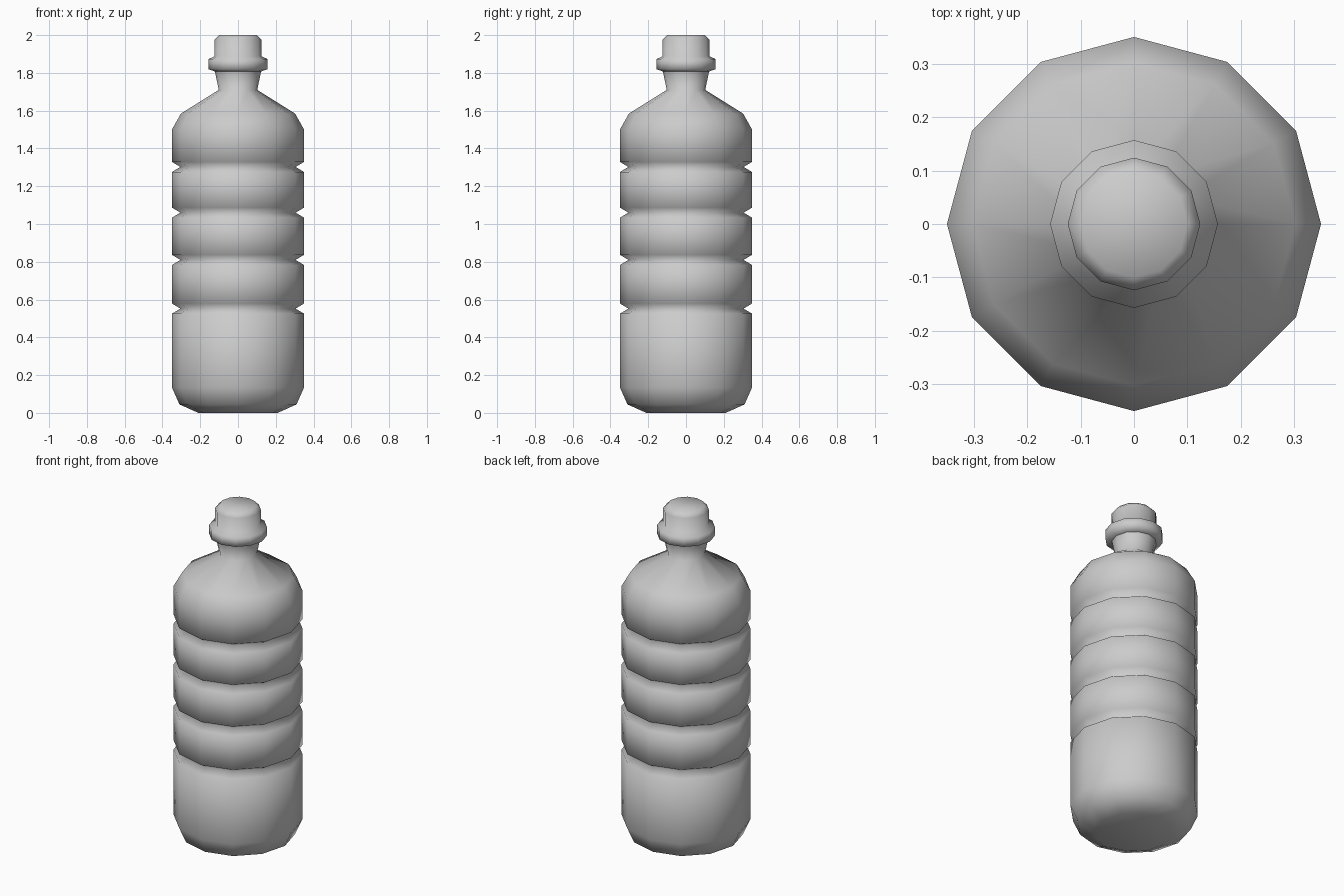
import bpy
import bmesh
from math import cos, sin, tau

cube = bpy.data.objects.get("Cube")
if cube:
    bpy.data.objects.remove(cube, do_unlink=True)

SIDES = 12

grey = bpy.data.materials.new("plain grey")
grey.use_nodes = True
colour = (0.6, 0.6, 0.6, 1)
grey.diffuse_color = colour
grey.node_tree.nodes["Principled BSDF"].inputs["Base Color"].default_value = colour


def lathe(name, profile, cap_bottom=False, cap_top=False):
    """Turn a (radius, height) profile into a smooth twelve-sided solid."""
    bm = bmesh.new()
    rings = [[bm.verts.new((r * cos(tau * i / SIDES), r * sin(tau * i / SIDES), z))
              for i in range(SIDES)] for r, z in profile]
    for low, high in zip(rings, rings[1:]):
        for i in range(SIDES):
            j = (i + 1) % SIDES
            bm.faces.new((low[i], low[j], high[j], high[i]))
    if cap_bottom:
        bm.faces.new(rings[0][::-1])
    if cap_top:
        bm.faces.new(rings[-1])
    for face in bm.faces:
        face.smooth = True
    mesh = bpy.data.meshes.new(name)
    bm.to_mesh(mesh)
    bm.free()
    mesh.materials.append(grey)
    obj = bpy.data.objects.new(name, mesh)
    bpy.context.collection.objects.link(obj)
    return obj


# Bottle: rounded base, four V grooves, sloping shoulder and flared neck
body = [(0.21, 0), (0.31, 0.045), (0.35, 0.135)]
for z in (0.552, 0.81, 1.06, 1.302):
    body += [(0.35, z - 0.027), (0.305, z), (0.35, z + 0.027)]
body += [(0.35, 1.5), (0.302, 1.585), (0.102, 1.71), (0.122, 1.807)]
lathe("bottle_body", body, cap_bottom=True)

# Cap: wide collar and chamfered top
cap = [(0.122, 1.807), (0.157, 1.82), (0.157, 1.873),
       (0.124, 1.888), (0.124, 1.975), (0.1, 2.0)]
lathe("bottle_cap", cap, cap_top=True)
